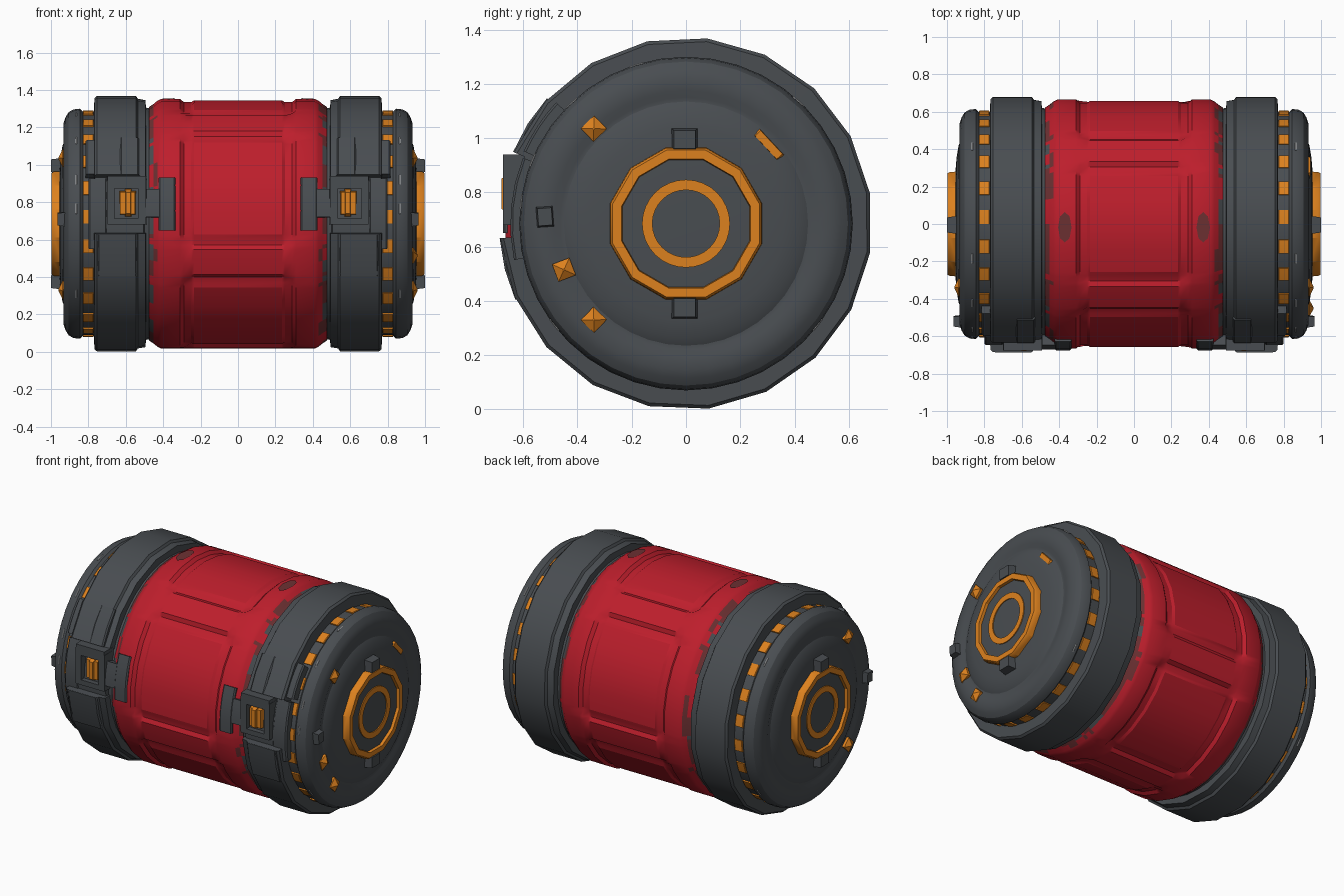
import bpy, bmesh, math, random
from mathutils import Matrix, Vector

if "Cube" in bpy.data.objects:
    bpy.data.objects.remove(bpy.data.objects["Cube"])

random.seed(4)
C = 0.685  # height of the barrel axis (axis runs along x)


def material(name, rgb):
    m = bpy.data.materials.new(name)
    m.diffuse_color = (*rgb, 1)
    m.use_nodes = True
    m.node_tree.nodes["Principled BSDF"].inputs["Base Color"].default_value = m.diffuse_color
    return m


RED = material("red paint", (0.51, 0.013, 0.025))
GREY = material("dark grey metal", (0.066, 0.074, 0.082))
ORANGE = material("orange", (0.72, 0.22, 0.013))
BROWN = material("worn red brown", (0.15, 0.03, 0.032))
PALE = material("pale scratch", (0.45, 0.46, 0.47))


def point(x, r, a):
    """Angle 0 faces the front, 90 faces up."""
    a = math.radians(a)
    return Vector((x, -r * math.cos(a), C + r * math.sin(a)))


def sweep(bm, profile, a0=0, a1=360, n=40, closed=True):
    """Revolve an (x, r) profile around the barrel axis."""
    full = abs(a1 - a0 - 360) < 1e-4
    rings = [[bm.verts.new(point(x, r, a0 + (a1 - a0) * i / n)) for x, r in profile]
             for i in range(n if full else n + 1)]
    k = len(profile)
    for i in range(n):
        p, q = rings[i], rings[(i + 1) % len(rings)]
        for j in range(k if closed else k - 1):
            bm.faces.new((p[j], p[(j + 1) % k], q[(j + 1) % k], q[j]))
    if not full:
        bm.faces.new(rings[0])
        bm.faces.new(rings[-1])


def arc(bm, x0, x1, a0, a1, r0, r1, n=4):
    b = min(0.008, (r1 - r0) / 3)  # chamfered outer edges
    sweep(bm, [(x0, r0), (x0, r1 - b), (x0 + b, r1), (x1 - b, r1), (x1, r1 - b), (x1, r0)], a0, a1, n)


def box(bm, loc, size, turn=0, taper=1.0, axis=0):
    """Box turned about x; the outward end along axis is scaled by taper."""
    vs = bmesh.ops.create_cube(bm, size=1)["verts"]
    sign = 1 if axis == 0 else -1
    for v in vs:
        if v.co[axis] * sign > 0:
            for k in range(3):
                if k != axis:
                    v.co[k] *= taper
        v.co = Vector([c * s for c, s in zip(v.co, size)])
    bmesh.ops.transform(bm, verts=vs, matrix=Matrix.Translation(loc) @ Matrix.Rotation(math.radians(turn), 4, 'X'))


def finish(bm, name, mats, mirror=True):
    bmesh.ops.remove_doubles(bm, verts=bm.verts, dist=1e-5)
    bmesh.ops.recalc_face_normals(bm, faces=bm.faces)
    me = bpy.data.meshes.new(name)
    bm.to_mesh(me)
    bm.free()
    for m in mats:
        me.materials.append(m)
    ob = bpy.data.objects.new(name, me)
    bpy.context.collection.objects.link(ob)
    bpy.ops.object.select_all(action='DESELECT')
    ob.select_set(True)
    bpy.context.view_layer.objects.active = ob
    bpy.ops.object.shade_smooth_by_angle(angle=math.radians(28))
    if mirror:
        md = ob.modifiers.new("mirror", 'MIRROR')
        md.use_mirror_merge = False
    return ob


def part(name, mat, fn, *args, mirror=True, **kw):
    bm = bmesh.new()
    fn(bm, *args, **kw)
    return finish(bm, name, [mat], mirror)


# Red body: grid with five recessed panels around the axis
half = [0.475, 0.452, 0.43, 0.41, 0.31, 0.29, 0.25, 0.235]
xs = [-x for x in half] + half[::-1]
ends = {0.475: 0.625, 0.452: 0.64, 0.43: 0.658}
steps = [-36, -30, -28, -25, -23, -12, 0, 12, 23, 25, 28, 30]


def body_radius(x, t):
    x, t = abs(x), abs(t)
    if x in ends:
        return ends[x]
    if x >= 0.31 or t >= 30 or (x > 0.28 and t > 27):
        return 0.668
    return 0.65 if x >= 0.25 or t >= 25 else 0.66


bm = bmesh.new()
rings = [[bm.verts.new(point(x, body_radius(x, t), 90 + 72 * k + t)) for x in xs]
         for k in range(5) for t in steps]
for i, p in enumerate(rings):
    q = rings[(i + 1) % len(rings)]
    for j in range(len(xs) - 1):
        f = bm.faces.new((p[j], p[j + 1], q[j + 1], q[j]))
        # worn paint at the rims
        if j in (0, len(xs) - 2):
            f.material_index = random.choice((0, 1, 1, 2))
        elif j in (1, len(xs) - 3) and random.random() < 0.2:
            f.material_index = 1
finish(bm, "red_body", [RED, BROWN, GREY], mirror=False)

# Neck and inner ring under the collars
part("neck_ring", GREY, sweep,
     [(0.46, 0.60), (0.465, 0.616), (0.50, 0.622), (0.505, 0.645), (0.765, 0.645), (0.765, 0.58), (0.46, 0.58)])

# Outer collar, left open at the front for the latch
part("collar", GREY, sweep,
     [(0.49, 0.60), (0.495, 0.665), (0.535, 0.672), (0.545, 0.687), (0.755, 0.687), (0.768, 0.675), (0.77, 0.59)],
     22.5, 355.5, 18)

# Domed end cap
part("end_cap", GREY, sweep,
     [(0.74, 0.60), (0.83, 0.60), (0.845, 0.615), (0.88, 0.611), (0.905, 0.597), (0.922, 0.57), (0.932, 0.54),
      (0.932, 0.49), (0.922, 0.465), (0.922, 0.45), (0.938, 0.42), (0.948, 0.36), (0.955, 0.28), (0.955, 0)],
     closed=False)

# Hazard dashes around the cap
bm = bmesh.new()
for i in range(24):
    a = i * 15
    arc(bm, 0.772, 0.83, a, a + 7, 0.595, 0.6065, n=2)
finish(bm, "hazard_dashes", [ORANGE])

# Twelve-sided hub ring, hub plate and inner ring
part("hub_ring", ORANGE, sweep, [(0.945, 0.29), (0.985, 0.288), (0.998, 0.28), (0.998, 0.246), (0.975, 0.242), (0.945, 0.242)],
     15, 375, 12)
part("hub_plate", GREY, sweep, [(0.95, 0.246), (0.98, 0.244), (0.982, 0.2), (0.982, 0)], 15, 375, 12, closed=False)
part("hub_inner_ring", ORANGE, sweep, [(0.98, 0.162), (0.988, 0.162), (0.988, 0.124), (0.98, 0.124)], n=32)

# Clips across the hub ring
bm = bmesh.new()
for s in (1, -1):
    box(bm, (0.967, -0.005, C + s * 0.31), (0.066, 0.10, 0.085), 0, 0.8)
finish(bm, "hub_clips", [GREY])


# Pyramid studs (the middle one only on the right end), grey lug and slot
def stud(bm, y, z):
    turn = math.degrees(math.atan2(z - C, y))
    box(bm, (0.926, y, z), (0.024, 0.068, 0.068), turn)
    box(bm, (0.949, y, z), (0.022, 0.068, 0.068), turn, 0.1)


for side, z in (("upper", 1.035), ("lower", 0.33)):
    part(side + "_stud", ORANGE, stud, -0.34, z)
part("middle_stud", ORANGE, stud, -0.45, 0.515, mirror=False)
part("end_lug", GREY, box, (0.94, -0.52, 0.71), (0.05, 0.065, 0.08), 4, 0.8)
part("end_slot", ORANGE, box, (0.938, 0.305, 0.975), (0.012, 0.13, 0.032), -47, 0.9, mirror=False)

# Latch guards beside the opening
bm = bmesh.new()
arc(bm, 0.63, 0.815, 24, 43, 0.58, 0.655)
arc(bm, 0.70, 0.80, -12, 22, 0.58, 0.648)
arc(bm, 0.54, 0.75, -24, -4.6, 0.60, 0.689, n=2)
arc(bm, 0.53, 0.63, 22.5, 42, 0.60, 0.69, n=2)
finish(bm, "latch_guards", [GREY])

# Latch frame with a recessed window
bm = bmesh.new()
for z, h in ((0.697, 0.034), (0.906, 0.068)):
    box(bm, (0.595, -0.63, z), (0.21, 0.09, h), 0, 0.97, axis=1)
for x, w in ((0.512, 0.044), (0.68, 0.04)):
    box(bm, (x, -0.63, 0.80), (w, 0.09, 0.24), 0, 0.97, axis=1)
finish(bm, "latch_frame", [GREY])

# Orange latch knob with a raised ridge
bm = bmesh.new()
box(bm, (0.59, -0.64, 0.795), (0.088, 0.05, 0.13), 0, 0.9, axis=1)
box(bm, (0.587, -0.655, 0.795), (0.035, 0.05, 0.15), 0, 0.75, axis=1)
finish(bm, "latch_knob", [ORANGE])

# Latch tab and bridge onto the red body
bm = bmesh.new()
arc(bm, 0.335, 0.425, -3, 21.5, 0.64, 0.676)
arc(bm, 0.41, 0.51, 3, 16, 0.59, 0.673)
finish(bm, "latch_tab", [GREY])

# Worn patches on top of the red body: eight-sided ovals laid on the surface
bm = bmesh.new()
vs = [bm.verts.new(point(0.37 + 0.036 * math.cos(i * math.pi / 4), 0.672, 88.5 + 7 * math.sin(i * math.pi / 4)))
      for i in range(8)]
bm.faces.new(vs)
finish(bm, "worn_patches", [BROWN])

# Fine pale scratches on the cap shoulder
bm = bmesh.new()
for a in (5, 20, 44, 70, 130, 215, 320):
    arc(bm, 0.862, 0.87, a, a + 5, 0.609, 0.616, n=2)
finish(bm, "cap_scratches", [PALE])
